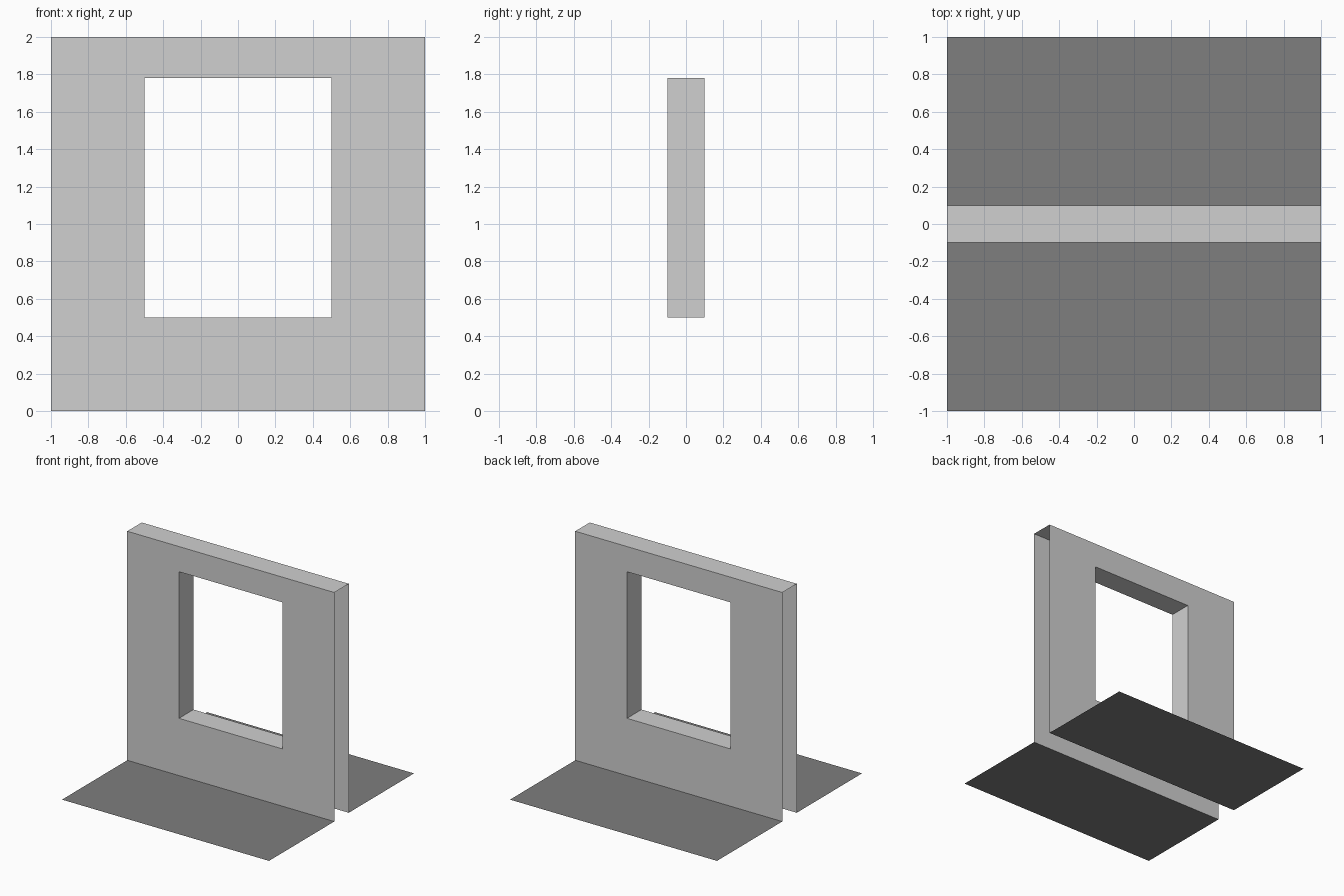
import bpy, bmesh

if "Cube" in bpy.data.objects:
    bpy.data.objects.remove(bpy.data.objects["Cube"])

HALF, T = 1.0, 0.1              # half width, half wall thickness
WX, WZ0, WZ1, TOP = 0.5, 0.5, 1.78, 2.0


def material(name, v):
    m = bpy.data.materials.new(name)
    m.diffuse_color = (v, v, v, 1)
    m.use_nodes = True
    m.node_tree.nodes["Principled BSDF"].inputs["Base Color"].default_value = m.diffuse_color
    return m


def add_object(name, quads, mat):
    bm = bmesh.new()
    for q in quads:
        bm.faces.new([bm.verts.new(p) for p in q])
    bmesh.ops.remove_doubles(bm, verts=bm.verts, dist=1e-5)
    me = bpy.data.meshes.new(name)
    bm.to_mesh(me)
    bm.free()
    me.materials.append(mat)
    ob = bpy.data.objects.new(name, me)
    bpy.context.collection.objects.link(ob)
    return ob


light = material("light grey", 0.63)
dark = material("dark grey", 0.21)

# wall: front and back skins with a window opening, ends and underside open
outer = [(-HALF, 0), (HALF, 0), (HALF, TOP), (-HALF, TOP)]
inner = [(-WX, WZ0), (WX, WZ0), (WX, WZ1), (-WX, WZ1)]
quads = []
for i in range(4):
    j = (i + 1) % 4
    ring = [outer[i], outer[j], inner[j], inner[i]]
    quads.append([(x, -T, z) for x, z in ring])
    quads.append([(x, T, z) for x, z in reversed(ring)])
    # window reveal, facing into the opening
    (ax, az), (bx, bz) = inner[i], inner[j]
    quads.append([(ax, -T, az), (bx, -T, bz), (bx, T, bz), (ax, T, az)])
# wall top
quads.append([(-HALF, -T, TOP), (HALF, -T, TOP), (HALF, T, TOP), (-HALF, T, TOP)])
add_object("window_wall", quads, light)

# floor sheets on both sides of the wall
for name, y0, y1 in (("front_floor", -HALF, -T), ("back_floor", T, HALF)):
    add_object(name, [[(-HALF, y0, 0), (HALF, y0, 0), (HALF, y1, 0), (-HALF, y1, 0)]], dark)
